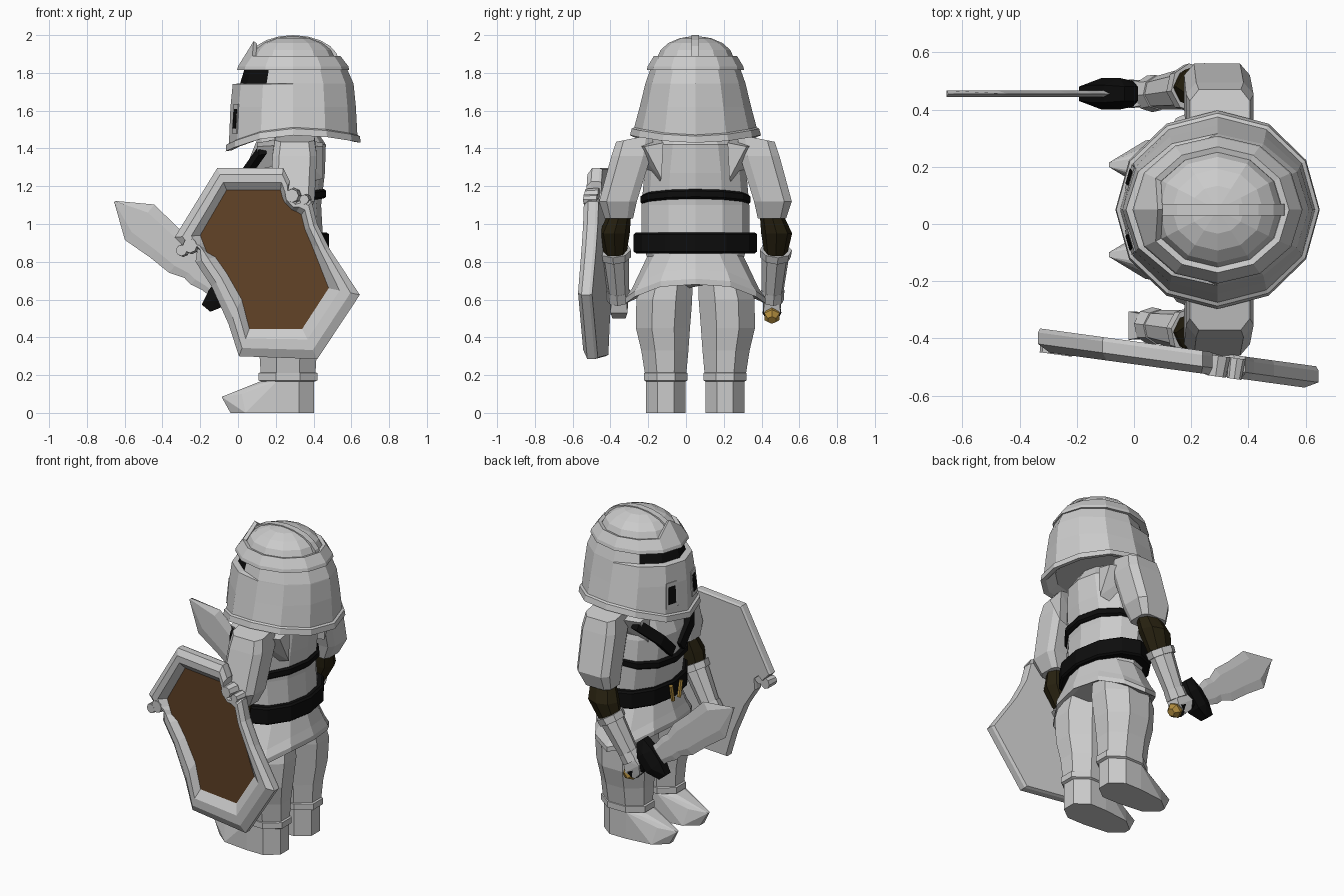
import bpy, bmesh
from math import cos, sin, pi
from mathutils import Vector

if "Cube" in bpy.data.objects:
    bpy.data.objects.remove(bpy.data.objects["Cube"])

CY = 0.05          # symmetry plane of the figure, which faces -x
BLACK, LEATHER = (.004, .004, .004), (.02, .015, .005)
WOOD, GOLD = (.12, .055, .02), (.45, .27, .05)


def mat(c):
    key = "paint_%d_%d" % (c[0] * 1000, c[1] * 1000)
    m = bpy.data.materials.get(key) or bpy.data.materials.new(key)
    m.diffuse_color = (*c, 1)
    m.use_nodes = True
    m.node_tree.nodes["Principled BSDF"].inputs["Base Color"].default_value = m.diffuse_color
    return m


def finish(name, bm, color=None):
    bmesh.ops.recalc_face_normals(bm, faces=bm.faces)
    me = bpy.data.meshes.new(name)
    bm.to_mesh(me)
    bm.free()
    ob = bpy.data.objects.new(name, me)
    bpy.context.collection.objects.link(ob)
    if color:
        me.materials.append(mat(color))
    return ob


def loft(name, rings, color=None, paint=None, paint_color=BLACK, caps=True):
    """Skin a list of equal rings; paint(i, j) picks faces of a second colour."""
    bm = bmesh.new()
    vs = [[bm.verts.new(p) for p in r] for r in rings]
    n = len(rings[0])
    for i in range(len(vs) - 1):
        for j in range(n):
            k = (j + 1) % n
            f = bm.faces.new((vs[i][j], vs[i][k], vs[i + 1][k], vs[i + 1][j]))
            f.material_index = int(bool(paint and paint(i, j)))
    if caps:
        bm.faces.new(vs[0])
        f = bm.faces.new(vs[-1])
        f.material_index = int(bool(paint and paint(len(vs) - 1, 0)))
    ob = finish(name, bm, color)
    if paint:
        ob.data.materials.append(mat((.8, .8, .8)))
        ob.data.materials.append(mat(paint_color))
    return ob


def hull(name, pts, color=None):
    bm = bmesh.new()
    vs = [bm.verts.new(p) for p in pts]
    r = bmesh.ops.convex_hull(bm, input=vs)
    bmesh.ops.delete(bm, geom=list({v for v in r["geom_interior"] + r["geom_unused"]
                                    if isinstance(v, bmesh.types.BMVert)}), context='VERTS')
    return finish(name, bm, color)


def ring(cx, cy, rx, ry, z, n=12, off=0):
    out = []
    for j in range(n):
        a = 2 * pi * (j + off) / n
        out.append((cx + rx * cos(a), cy + ry * sin(a), z(a) if callable(z) else z))
    return out


def tube(name, p0, p1, r0, r1, color=None, n=8):
    p0, p1 = Vector(p0), Vector(p1)
    q = (p1 - p0).to_track_quat('Z', 'Y')
    rings = [[p + q @ Vector((r * cos(2 * pi * j / n), r * sin(2 * pi * j / n), 0))
              for j in range(n)] for p, r in ((p0, r0), (p1, r1))]
    return loft(name, rings, color)


# helmet shell with a recessed black eye slot
HX = .292
rim = lambda dz: (lambda a: 1.47 + dz - (.04 * cos(a) if cos(a) > 0 else -.085 * cos(a)) * abs(cos(a)))
front = lambda j: cos(2 * pi * j / 12) < -.45
def slot(z, rx, ry, k):
    return [(HX + (p[0] - HX) * k, CY + (p[1] - CY) * k, z) if front(j) else p
            for j, p in enumerate(ring(HX, CY, rx, ry, z))]
shell = [ring(HX, CY, .27, .26, 1.5), ring(HX, CY, .325, .315, rim(.005)),
         ring(HX, CY, .357, .347, rim(0)), ring(HX, CY, .354, .337, rim(.035)),
         ring(HX, CY, .34, .324, rim(.042)), ring(HX, CY, .332, .295, 1.62),
         ring(HX, CY, .32, .266, 1.74), slot(1.745, .319, .265, .88),
         slot(1.815, .288, .24, .9), ring(HX, CY, .288, .24, 1.82),
         ring(HX, CY, .24, .205, 1.87)]
loft("helmet", shell, paint=lambda i, j: i == 7 and front(j) and front((j + 1) % 12))

# brow band rising to a point at the front
def brow(r, ry, z, peak=None):
    pts = ring(HX, CY, r, ry, z)
    if peak:
        pts[6] = (peak[0], CY, peak[1])
    return pts
loft("brow_band", [brow(.27, .22, 1.815), brow(.297, .258, 1.815), brow(.292, .253, 1.835),
                   brow(.25, .22, 1.89, (.083, 1.968)), brow(.228, .2, 1.885, (.1, 1.955)),
                   brow(.22, .185, 1.86)], caps=False)
# dome and its ridge
loft("dome", [ring(HX, CY, .23, .205, 1.85)] +
     [ring(HX, CY, .228 * cos(t), .205 * cos(t), 1.865 + .13 * sin(t)) for t in (.1, .45, .8, 1.15, 1.5)])
loft("dome_ridge", [[(HX + r * cos(a), CY + s * .02, 1.86 + (r - .24 + .138) * sin(a))
                     for r, s in ((.2, -1), (.242, -1), (.242, 1), (.2, 1))]
                    for a in [pi * i / 10 for i in range(10)]])
# breathing slots beside the face ridge
for s in (-1, 1):
    for nm, f0, f1, z0, z1, k, c in (("frame", .45, .98, 1.48, 1.635, 1.012, None),
                                     ("opening", .56, .88, 1.505, 1.61, 1.022, BLACK)):
        pts = []
        for z, rx, ry in ((z0, .341, .319), (z1, .331, .296)):
            for f in (f0, f1):
                x = -rx + f * rx * (1 - cos(pi / 6))
                y = f * ry * sin(pi / 6) * s
                pts += [(HX + x * q, CY + y * q, z) for q in (.95, k)]
        hull("breath_" + nm, pts, c)

# torso, belt, straps
loft("torso", [ring((a + b) / 2, CY, (b - a) / 2, r, z) for z, a, b, r in
               ((.8, .08, .44, .25), (.92, .07, .45, .285), (1.1, .045, .44, .285),
                (1.27, .03, .46, .27), (1.42, .09, .465, .24), (1.52, .14, .4, .14))])
def belt(name, cx, rx, ry, z0, z1, tilt):
    f = lambda z: (lambda a: z + tilt * cos(a))
    loft(name, [ring(cx, CY, rx, ry, f(z0)), ring(cx, CY, rx + .012, ry + .012, f(z0 + .01)),
                ring(cx, CY, rx + .012, ry + .012, f(z1 - .01)), ring(cx, CY, rx, ry, f(z1))], BLACK)
belt("belt", .262, .208, .315, .845, .955, 0)
belt("chest_strap", .245, .21, .28, 1.105, 1.155, .03)
for s in (-1, 1):
    loft("shoulder_strap", [[(x + d, CY + s * (y + e), z + g) for d, e, g in
                             ((-.01, .02, -.025), (-.01, -.02, .025), (.03, -.02, .03), (.03, .02, -.02))]
                            for x, y, z in ((.03, .04, 1.16), (.035, .15, 1.27), (.12, .27, 1.39))], BLACK)
    tube("buckle", (.035, CY + s * .03, .84), (.035, CY + s * .05, .94), .013, .013, GOLD, 6)

# flared skirt armour, longest at the hips
hem = lambda dz: (lambda a: .68 - .1 * abs(sin(a)) ** 3 + dz)
loft("skirt", [ring(.265, CY, .18, .3, hem(.03)), ring(.265, CY, .235, .37, hem(0)),
               ring(.265, CY, .235, .37, hem(.03)), ring(.265, CY, .215, .335, hem(.08)),
               ring(.265, CY, .18, .24, .86)])

for s in (-1, 1):
    Y = lambda y: CY + s * y
    # leg, cuff, boot
    loft("leg", [ring(.265, Y(c), rx, ry, z, 8, .5) for z, rx, ry, c in
                 ((.18, .155, .115, .157), (.33, .165, .135, .162), (.45, .185, .155, .172),
                  (.6, .2, .16, .165), (.72, .18, .14, .145))])
    loft("leg_cuff", [ring(.265, Y(.157), rx, ry, z, 8, .5) for z, rx, ry in
                      ((.165, .15, .11), (.172, .168, .124), (.21, .168, .124), (.218, .15, .11))])
    hull("boot", ring(.265, Y(.157), .15, .112, 0, 8, .5) + ring(.265, Y(.157), .15, .112, .17, 8, .5)
         + [(x, Y(.157 + d * w), z) for x, w, z in
            ((.04, .085, 0), (-.04, .02, 0), (-.087, .008, .085),
             (.02, .055, .1), (.12, .07, .155)) for d in (-1, 1)])
    # upper arm, shoulder gusset, elbow
    loft("upper_arm", [[(x + a * hx, Y(y + b * hy), z - .02 * b * (z > 1.4)) for a, b in
                        ((-1, -.6), (-.8, -1), (.8, -1), (1, -.6), (1, .6), (.7, 1), (-.7, 1), (-1, .6))]
                       for x, y, z, hx, hy in ((.3, .32, 1.455, .105, .1), (.3, .34, 1.36, .118, .105),
                                               (.29, .41, 1.12, .115, .1), (.27, .405, 1.03, .09, .075))])
    for x in (.1, .45):
        hull("shoulder_gusset", [(x, Y(.17), 1.43), (x, Y(.27), 1.41), (x, Y(.18), 1.24),
                                 (.28, Y(.2), 1.46), (.28, Y(.34), 1.42), (.28, Y(.2), 1.2)])
    hull("elbow", ring(.27, Y(.4), .08, .06, 1.06, 8) + ring(.245, Y(.43), .098, .082, .95, 8)
         + ring(.2, Y(.425), .075, .058, .83, 8), LEATHER)
    # forearm guard and hand
    tube("forearm", (.2, Y(.425), .85), (.06, Y(.405), .6), .075, .055)
    tube("forearm_cuff", (.205, Y(.426), .862), (.185, Y(.423), .825), .086, .083)
    tube("wrist_cuff", (.085, Y(.409), .65), (.055, Y(.405), .6), .062, .065)
    hull("hand", [(x, Y(.405 + d * w), z) for x, z, w in
                  ((.1, .6, .04), (.03, .64, .04), (-.02, .6, .05), (-.02, .54, .04),
                   (.02, .5, .035), (.08, .53, .045)) for d in (-1, 1)])

# sword, laid out along its own axis: t from pommel to tip, s across
def S(t, s, d):
    return (.08 - .77 * t + .64 * s, .455 + d, .51 + .64 * t + .77 * s)
loft("sword_blade", [[S(t, w, 0), S(t, w * .55, .011), S(t, -w * .55, .011),
                      S(t, -w, 0), S(t, -w * .55, -.011), S(t, w * .55, -.011)]
                     for t, w in ((.2, .06), (.3, .065), (.36, .08), (.41, .075), (.49, .106),
                                  (.62, .108), (.78, .122), (.952, .004))])
hull("sword_guard", [S(t, s, d * w) for t, s, w in
                     ((.15, .05, .045), (.15, -.05, .045), (.19, .125, .025), (.25, .125, .025),
                      (.19, -.125, .025), (.25, -.125, .025), (.21, .05, .055), (.21, -.05, .055),
                      (.27, .04, .03), (.27, -.04, .03)) for d in (-1, 1)], BLACK)
tube("sword_grip", S(.03, 0, 0), S(.17, 0, 0), .05, .035, BLACK)
hull("pommel", [S(t, r * cos(a * pi / 3), r * sin(a * pi / 3)) for t, r in ((-.03, .025), (0, .047), (.03, .04))
                for a in range(6)], GOLD)

# shield: outer outline and matching inner panel outline
outer = [(-.11, 1.296), (.24, 1.296), (.275, 1.225), (.265, 1.165), (.31, 1.115), (.35, 1.135), (.39, 1.12),
         (.42, 1.0), (.49, .86), (.645, .625), (.42, .285), (.005, .3), (-.05, .47), (-.14, .67),
         (-.225, .8), (-.215, .87), (-.25, .9), (-.28, .875), (-.335, .93)]
inner = [(-.06, 1.18), (.225, 1.18), (.235, 1.14), (.25, 1.11), (.285, 1.075), (.31, 1.065), (.335, 1.05),
         (.355, .97), (.39, .89), (.48, .66), (.34, .445), (.06, .445), (.02, .6), (-.06, .74),
         (-.12, .825), (-.165, .85), (-.175, .875), (-.185, .9), (-.2, .94)]
back = lambda x: -.362 - .137 * (x + .35)
def shield_ring(f, depth):
    out = []
    for (a, b), (c, d) in zip(outer, inner):
        x, z = a + (c - a) * f, b + (d - b) * f
        out.append((x, back(x) - depth, z))
    return out
loft("shield", [shield_ring(f, d) for f, d in
                ((.05, 0), (0, .015), (0, .055), (.3, .08), (.65, .08), (1, .045))],
     paint=lambda i, j: i == 5, paint_color=WOOD)
# rounded scrolls in the two lance notches
for x, z, r in ((.295, 1.15, .042), (-.245, .885, .045), (.36, 1.13, .03), (-.29, .86, .035)):
    tube("shield_scroll", (x, back(x) - .01, z), (x - .01, back(x) - .082, z), r, r * .85)
